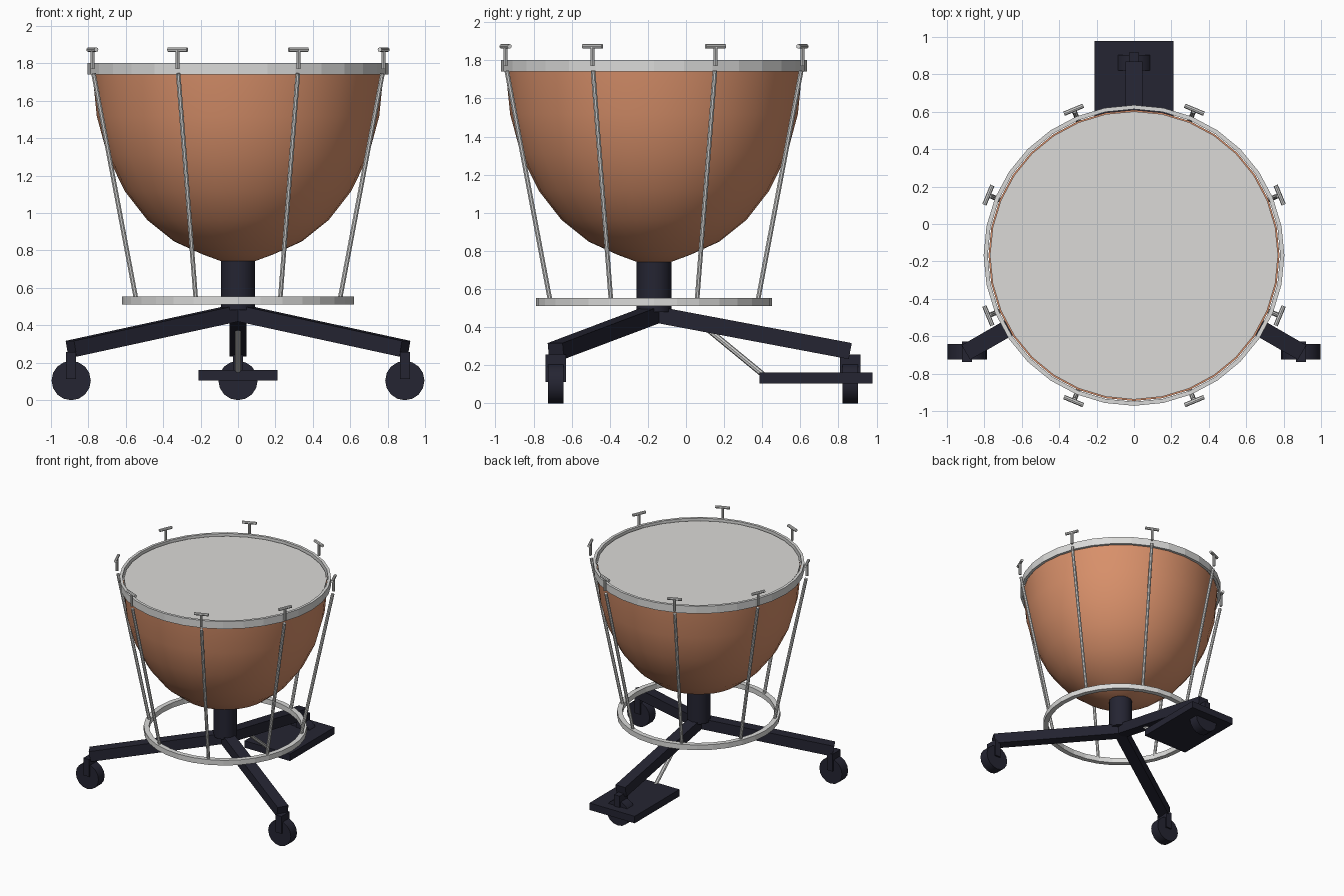
import bpy, bmesh, math
from mathutils import Vector, Matrix

if "Cube" in bpy.data.objects:
    bpy.data.objects.remove(bpy.data.objects["Cube"])

CY = -0.168  # drum axis in y


def mat(name, rgb):
    m = bpy.data.materials.new(name)
    m.diffuse_color = (*rgb, 1)
    m.use_nodes = True
    m.node_tree.nodes["Principled BSDF"].inputs["Base Color"].default_value = m.diffuse_color
    return m


COPPER = mat("copper", (0.69, 0.28, 0.145))
METAL = mat("bright_metal", (0.70, 0.70, 0.69))
SKIN = mat("drum_skin", (0.71, 0.70, 0.68))
BLACK = mat("black_frame", (0.018, 0.018, 0.032))


def finish(name, bm, material, smooth=None):
    bmesh.ops.recalc_face_normals(bm, faces=bm.faces)
    me = bpy.data.meshes.new(name)
    bm.to_mesh(me)
    bm.free()
    me.materials.append(material)
    ob = bpy.data.objects.new(name, me)
    bpy.context.collection.objects.link(ob)
    if smooth:
        bpy.ops.object.select_all(action='DESELECT')
        bpy.context.view_layer.objects.active = ob
        ob.select_set(True)
        bpy.ops.object.shade_smooth_by_angle(angle=math.radians(smooth))
    return ob


def lathe(name, profile, material, closed=False, sides=32, smooth=None):
    """Spin (radius, z) points round the drum axis; closed makes a ring."""
    bm = bmesh.new()
    rings = []
    for r, z in profile:
        rings.append([bm.verts.new((r * math.cos(2 * math.pi * i / sides),
                                    CY + r * math.sin(2 * math.pi * i / sides), z))
                      for i in range(sides)])
    pairs = list(zip(rings, rings[1:]))
    if closed:
        pairs.append((rings[-1], rings[0]))
    else:
        bm.faces.new(rings[0])
        bm.faces.new(rings[-1])
    for a, b in pairs:
        for i in range(sides):
            j = (i + 1) % sides
            bm.faces.new((a[i], a[j], b[j], b[i]))
    return finish(name, bm, material, smooth)


def rod(name, a, b, radius, material, sides=8, smooth=40):
    a, b = Vector(a), Vector(b)
    d = b - a
    m = Matrix.Translation((a + b) / 2) @ d.to_track_quat('Z', 'Y').to_matrix().to_4x4()
    bm = bmesh.new()
    bmesh.ops.create_cone(bm, cap_ends=True, segments=sides, radius1=radius,
                          radius2=radius, depth=d.length, matrix=m)
    return finish(name, bm, material, smooth)


def box(name, centre, size, material, rot=Matrix()):
    bm = bmesh.new()
    m = Matrix.Translation(centre) @ rot @ Matrix.Diagonal((*size, 1))
    bmesh.ops.create_cube(bm, size=1, matrix=m)
    return finish(name, bm, material)


def polar(r, a, z):
    return Vector((r * math.cos(a), CY + r * math.sin(a), z))


# Kettle bowl, skin and hoops
lathe("kettle_bowl", [(0.09, 0.742), (0.19, 0.779), (0.342, 0.848), (0.485, 0.962),
                      (0.605, 1.116), (0.698, 1.306), (0.755, 1.517), (0.778, 1.745)],
      COPPER, smooth=40)
lathe("drum_skin", [(0.77, 1.74), (0.77, 1.785)], SKIN)
lathe("top_hoop", [(0.782, 1.74), (0.804, 1.74), (0.804, 1.802), (0.782, 1.802)],
      METAL, closed=True)
lathe("base_ring", [(0.58, 0.51), (0.62, 0.51), (0.62, 0.553), (0.58, 0.553)],
      METAL, closed=True)
lathe("column", [(0.091, 0.48), (0.091, 0.75)], BLACK, sides=16, smooth=40)

# Eight tension rods with T-shaped tuning handles
for i in range(8):
    a = math.radians(22.5 + 45 * i)
    t = Vector((-math.sin(a), math.cos(a), 0)) * 0.056
    top = polar(0.843, a, 1.873)
    rod("tension_rod", polar(0.59, a, 0.54), polar(0.836, a, 1.745), 0.013, METAL)
    rod("tuning_stem", polar(0.843, a, 1.77), top, 0.011, METAL)
    rod("tuning_handle", top - t, top + t, 0.012, METAL)

# Three legs with casters, all wheels turned the same way
for deg in (90, 210, 330):
    a = math.radians(deg)
    p, q = polar(0, a, 0.468), polar(1.03, a, 0.274)
    d = q - p
    rot = (Matrix.Rotation(a, 4, 'Z')
           @ Matrix.Rotation(math.atan2(-d.z, 1.03), 4, 'Y'))
    box("leg", (p + q) / 2, (d.length, 0.09, 0.086), BLACK, rot)
    c = polar(1.03, a, 0.104)
    box("caster_fork", c + Vector((0, 0, 0.08)), (0.053, 0.108, 0.145), BLACK)
    h = Vector((0, 0.041, 0))
    rod("caster_wheel", c - h, c + h, 0.105, BLACK, sides=16)

# Foot pedal and its link
box("pedal", (0, 0.683, 0.132), (0.42, 0.592, 0.058), BLACK)
rod("pedal_link", (0, 0.04, 0.45), (0, 0.405, 0.15), 0.015, METAL)
